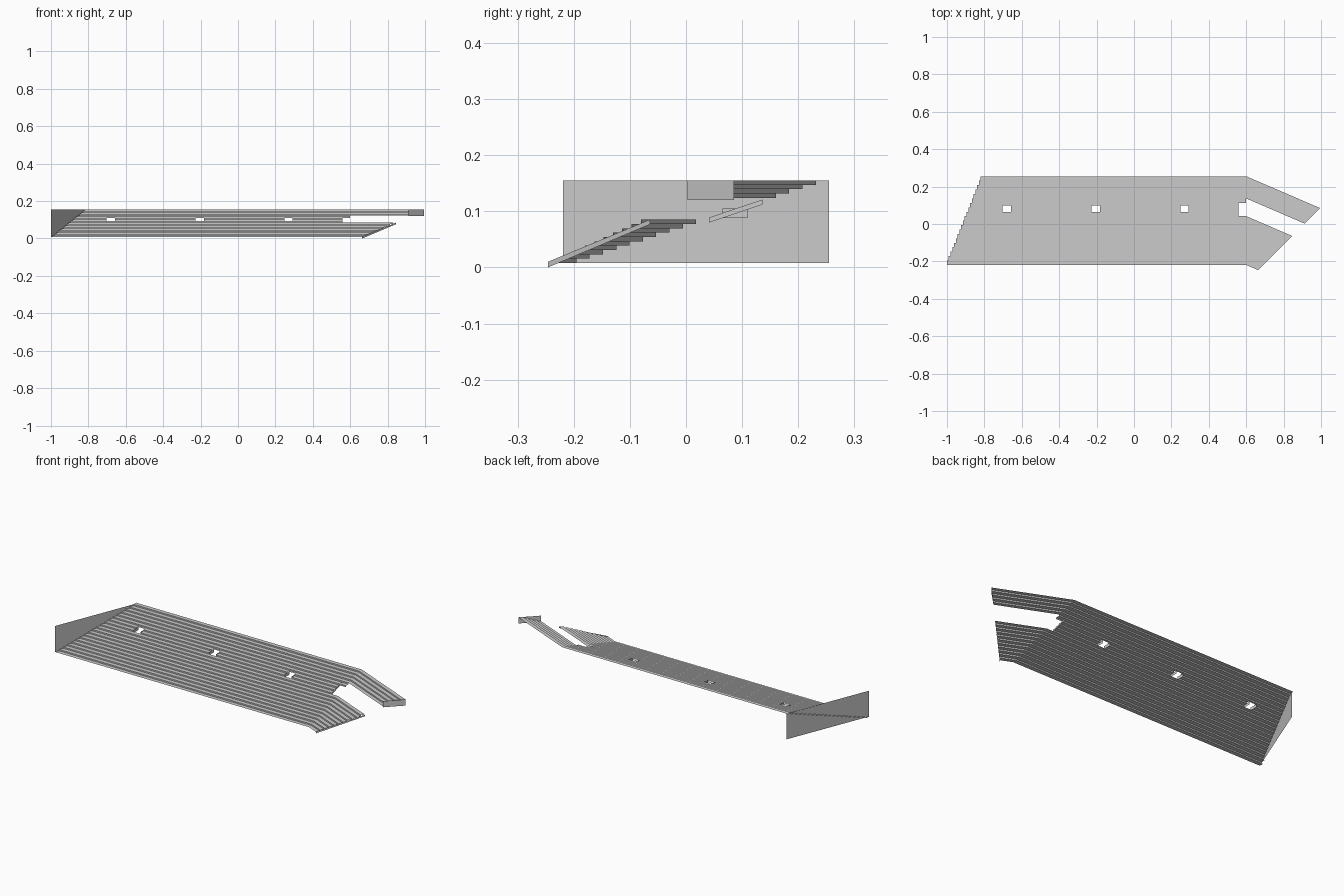
import bpy, bmesh

if "Cube" in bpy.data.objects:
    bpy.data.objects.remove(bpy.data.objects["Cube"])

N = 20                       # treads
Y0, PITCH = -0.219, 0.0237   # front edge and tread depth
Z0, RISE = 0.008, 0.00774
BEND, SLOPE, CUT = 0.6, -0.43, 0.91   # wing starts at x=BEND and ends on x - y = CUT
HOLES = [-0.68, -0.205, 0.27]
HW, HOLE_BACK = 0.022, 0.1


def yk(k):
    return Y0 + PITCH * k


def zk(k):
    return Z0 + RISE * k


def left_x(k):
    return -1 + 0.19 * k / N


def wing_end(y):
    t = (CUT - BEND + y) / (1 - SLOPE)
    return BEND + t, y + SLOPE * t


def make(name, quads):
    bm = bmesh.new()
    for q in quads:
        bm.faces.new([bm.verts.new(p) for p in q])
    bmesh.ops.remove_doubles(bm, verts=bm.verts, dist=1e-5)
    me = bpy.data.meshes.new(name)
    bm.to_mesh(me)
    bm.free()
    ob = bpy.data.objects.new(name, me)
    bpy.context.collection.objects.link(ob)
    return ob


def tread(xa, xb, ya, yb, z):
    return [(xa, ya, z), (xb, ya, z), (xb, yb, z), (xa, yb, z)]


def panel(a, b, za0, za1, zb0, zb1):
    # upright quad between two plan points
    return [(*a, za0), (*b, zb0), (*b, zb1), (*a, za1)]


def spans(xa, xb, cut):
    # x intervals, interrupted by the openings when cut is set
    edges = [xa] + ([e for c in HOLES for e in (c - HW, c + HW)] if cut else []) + [xb]
    return list(zip(edges[::2], edges[1::2]))


# Main straight terrace with the openings and the notch near the bend
main = []
for k in range(N):
    xl, ya, yb, z = left_x(k), yk(k), yk(k + 1), zk(k)
    xr = 0.56 if 11 <= k <= 13 else BEND
    holed = k in (12, 13)
    if k == 13:
        main += [tread(a, b, ya, HOLE_BACK, z) for a, b in spans(xl, xr, True)]
        main.append(tread(xl, xr, HOLE_BACK, yb, z))
    else:
        main += [tread(a, b, ya, yb, z) for a, b in spans(xl, xr, holed)]
    if k:
        main += [panel((a, ya), (b, ya), z - RISE, z, z - RISE, z)
                 for a, b in spans(xl, xr, holed)]
make("terrace_steps", main)


# Angled wings, lower and upper, either side of the gangway
def wing(name, first, last):
    quads = []
    for k in range(first, last + 1):
        a, b, z = (BEND, yk(k)), (BEND, yk(k + 1)), zk(k)
        ea, eb = wing_end(a[1]), wing_end(b[1])
        quads.append([(*p, z) for p in (a, ea, eb, b)])
        if k > first:
            quads.append(panel(a, ea, z - RISE, z, z - RISE, z))
    make(name, quads)


wing("lower_wing_steps", 0, 10)
wing("upper_wing_steps", 15, N - 1)

# End wall on the slanted left side
make("left_end_wall", [panel((-1, Y0), (-0.81, yk(N)), Z0, 0.155, Z0, 0.155)])

# Right end faces of the wings
e0, e1 = wing_end(yk(0)), wing_end(yk(11))
make("lower_wing_end_strip", [panel(e0, e1, 0.0, 0.01, 0.077, 0.0855)])
u0, u1 = wing_end(yk(15)), wing_end(yk(N))
make("upper_wing_end_wall", [panel(u0, u1, 0.12, 0.155, 0.12, 0.155)])

# Sloped side of the notch
make("notch_side_strip", [panel((0.56, 0.041), (0.56, 0.136), 0.08, 0.089, 0.112, 0.121)])

# Side panels of the openings
make("opening_sides", [panel((c + s * HW, 0.065), (c + s * HW, 0.11), 0.088, 0.105, 0.088, 0.105)
                       for c in HOLES for s in (-1, 1)])
